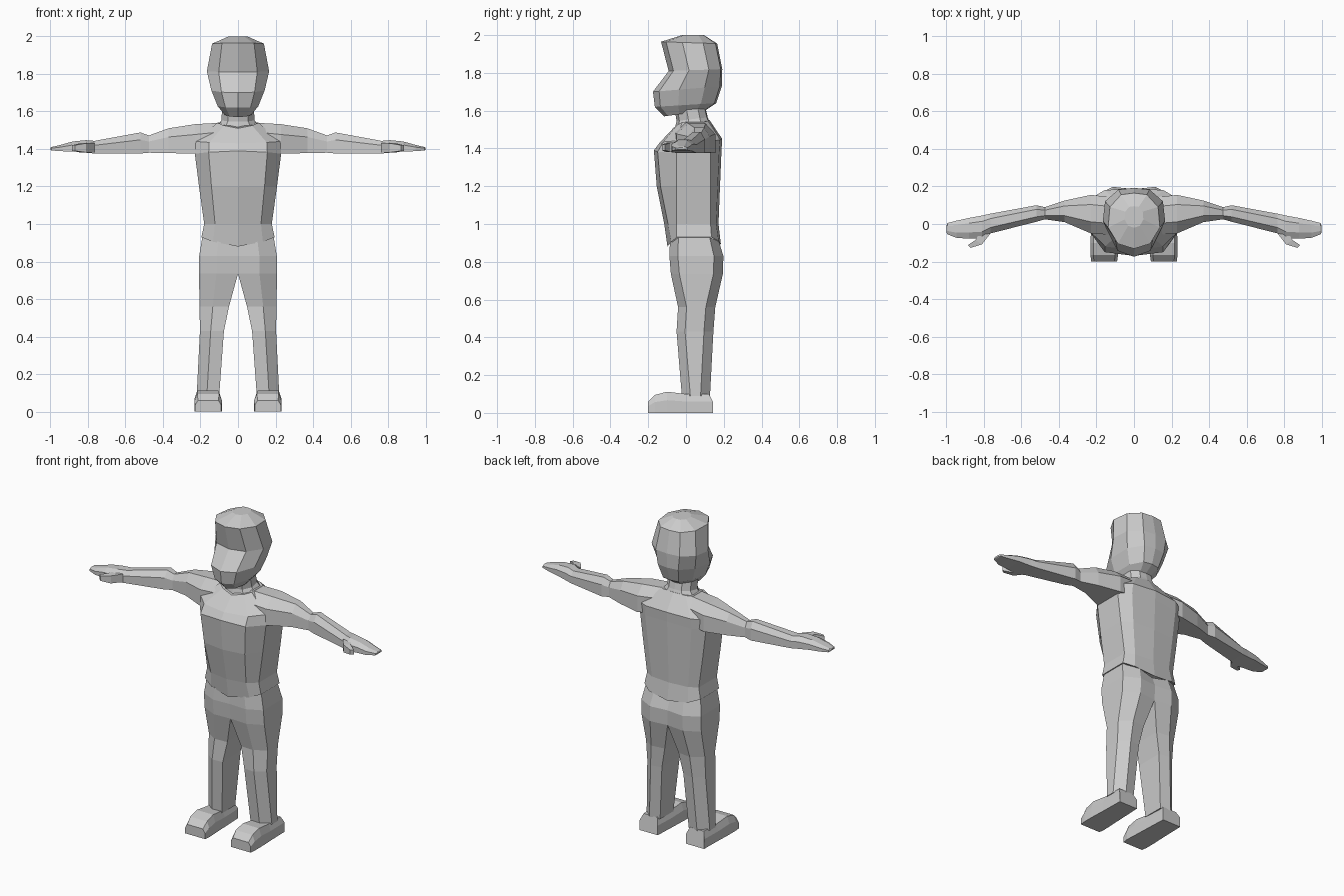
import bpy
import bmesh

grey = bpy.data.materials.new("plain grey")
grey.diffuse_color = (0.6, 0.6, 0.6, 1)


def loft(name, rings, mirror=False, crown=None):
    """Skin a list of equal-length rings, cap both ends, optionally mirror in x."""
    bm = bmesh.new()
    loops = [[bm.verts.new(p) for p in r] for r in rings]
    n = len(loops[0])
    for a, b in zip(loops, loops[1:]):
        for i in range(n):
            j = (i + 1) % n
            bm.faces.new((a[i], a[j], b[j], b[i]))
    bm.faces.new(loops[0])
    bm.faces.new(loops[-1])
    bmesh.ops.recalc_face_normals(bm, faces=bm.faces)
    if mirror:  # drop walls lying on the mirror plane
        inner = [f for f in bm.faces if all(abs(v.co.x) < 0.001 for v in f.verts)]
        bmesh.ops.delete(bm, geom=inner, context='FACES')
    me = bpy.data.meshes.new(name)
    bm.to_mesh(me)
    bm.free()
    me.materials.append(grey)
    ob = bpy.data.objects.new(name, me)
    bpy.context.collection.objects.link(ob)
    if mirror:
        m = ob.modifiers.new("mirror", 'MIRROR')
        m.use_clip = True
    return ob


def symmetric(half):
    """Complete a right-half outline that starts and ends on x = 0."""
    return half + [(-x, y, z) for x, y, z in half[-2:0:-1]]


def trunk_ring(zf, zs, zb, hx, yf, yb, sf, sb):
    # front, side and back heights; sf and sb bound the flat side panel
    return symmetric([(0, yf, zf), (hx * 0.68, yf + 0.02, (zf + zs) / 2),
                      (hx, sf, zs), (hx, sb, zs),
                      (hx * 0.7, yb - 0.012, (zb + zs) / 2), (0, yb, zb)])


def head_ring(zf, zb, hx, yf, yb):
    d = yb - yf
    pts = [(0, 0), (0.62, 0.09), (1, 0.38), (0.93, 0.75), (0.5, 0.97), (0, 1)]
    return symmetric([(hx * u, yf + d * v, zf + (zb - zf) * v) for u, v in pts])


def leg_ring(z, x0, x1, y0, y1, dip=0.0):
    xm = x0 + (x1 - x0) * 0.55
    return [(x0, y0 + 0.005, z - dip), (xm, y0, z - dip * 0.6), (x1, y0 + 0.045, z),
            (x1, y1 - 0.05, z), (xm, y1, z - dip * 0.6), (x0, y1 - 0.012, z - dip)]


def arm_ring(x, y0, y1, z0, z1):
    w, h = y1 - y0, z1 - z0
    return [(x, y0, z0), (x, y0, z0 + h * 0.65), (x, y0 + w * 0.3, z1),
            (x, y1 - w * 0.25, z1), (x, y1, z0 + h * 0.65), (x, y1, z0)]


# Shirt body, with a hem dipping at front and back
loft("torso", [
    trunk_ring(0.88, 0.93, 0.89, 0.195, -0.098, 0.185, -0.05, 0.135),
    trunk_ring(1.0, 1.0, 1.0, 0.18, -0.115, 0.172, -0.05, 0.13),
    trunk_ring(1.2, 1.2, 1.2, 0.208, -0.155, 0.18, -0.05, 0.13),
    trunk_ring(1.39, 1.375, 1.39, 0.23, -0.17, 0.188, -0.05, 0.13),
    trunk_ring(1.43, 1.44, 1.45, 0.225, -0.14, 0.192, -0.05, 0.14),
    trunk_ring(1.51, 1.54, 1.55, 0.11, -0.065, 0.125, -0.02, 0.09),
])

# Neck
loft("neck", [
    head_ring(1.50, 1.54, 0.115, -0.06, 0.125),
    head_ring(1.545, 1.565, 0.088, -0.05, 0.115),
    head_ring(1.61, 1.63, 0.085, -0.06, 0.10),
])

# Head with recessed eye line and jutting lower face
loft("head", [
    head_ring(1.57, 1.60, 0.07, -0.115, 0.10),
    head_ring(1.62, 1.64, 0.108, -0.165, 0.16),
    head_ring(1.70, 1.73, 0.142, -0.175, 0.19),
    head_ring(1.81, 1.82, 0.166, -0.092, 0.192),
    head_ring(1.965, 1.955, 0.138, -0.132, 0.165),
    head_ring(2.0, 2.0, 0.05, -0.02, 0.095),
])

# Hips and trousers
loft("trousers", [
    leg_ring(0.93, 0, 0.19, -0.085, 0.175, 0.04),
    leg_ring(0.83, 0, 0.207, -0.088, 0.198),
    leg_ring(0.735, 0, 0.208, -0.08, 0.195),
    leg_ring(0.56, 0.048, 0.205, -0.042, 0.155),
    leg_ring(0.43, 0.075, 0.203, -0.05, 0.145),
    leg_ring(0.09, 0.10, 0.22, -0.022, 0.127),
], mirror=True)


# Shoes: cross-sections running from heel to toe
def shoe_ring(y, x0, x1, z1, slant=0.0):
    return [(x0, y, 0), (x1, y, 0), (x1, y, z1 * 0.6), (x1 - 0.015, y + slant, z1),
            (x0 + 0.015, y + slant, z1), (x0, y, z1 * 0.6)]


loft("shoe", [
    shoe_ring(0.142, 0.098, 0.225, 0.10, -0.02),
    shoe_ring(0.0, 0.092, 0.228, 0.10),
    shoe_ring(-0.10, 0.088, 0.232, 0.112),
    shoe_ring(-0.165, 0.085, 0.232, 0.095),
    shoe_ring(-0.20, 0.09, 0.228, 0.06),
], mirror=True)

# Arm and hand, with the sleeve stepping at the elbow
loft("arm", [
    arm_ring(0.09, -0.06, 0.14, 1.40, 1.54),
    arm_ring(0.23, -0.05, 0.155, 1.375, 1.532),
    arm_ring(0.37, 0.01, 0.125, 1.378, 1.51),
    arm_ring(0.475, 0.025, 0.09, 1.38, 1.472),
    arm_ring(0.52, 0.012, 0.10, 1.376, 1.488),
    arm_ring(0.765, -0.05, 0.055, 1.376, 1.443),
    arm_ring(0.81, -0.078, 0.045, 1.38, 1.447),
    arm_ring(0.88, -0.078, 0.032, 1.387, 1.44),
    arm_ring(0.945, -0.074, 0.018, 1.388, 1.422),
    arm_ring(0.995, -0.055, 0.005, 1.392, 1.41),
    arm_ring(1.0, -0.045, -0.01, 1.395, 1.405),
], mirror=True)

# Thumb
loft("thumb", [
    [(0.765, -0.05, z) for z in (1.382, 1.432)] + [(0.83, -0.06, z) for z in (1.432, 1.382)],
    [(0.81, -0.108, z) for z in (1.382, 1.43)] + [(0.845, -0.085, z) for z in (1.43, 1.382)],
    [(0.87, -0.127, z) for z in (1.39, 1.42)] + [(0.885, -0.112, z) for z in (1.42, 1.39)],
], mirror=True)
